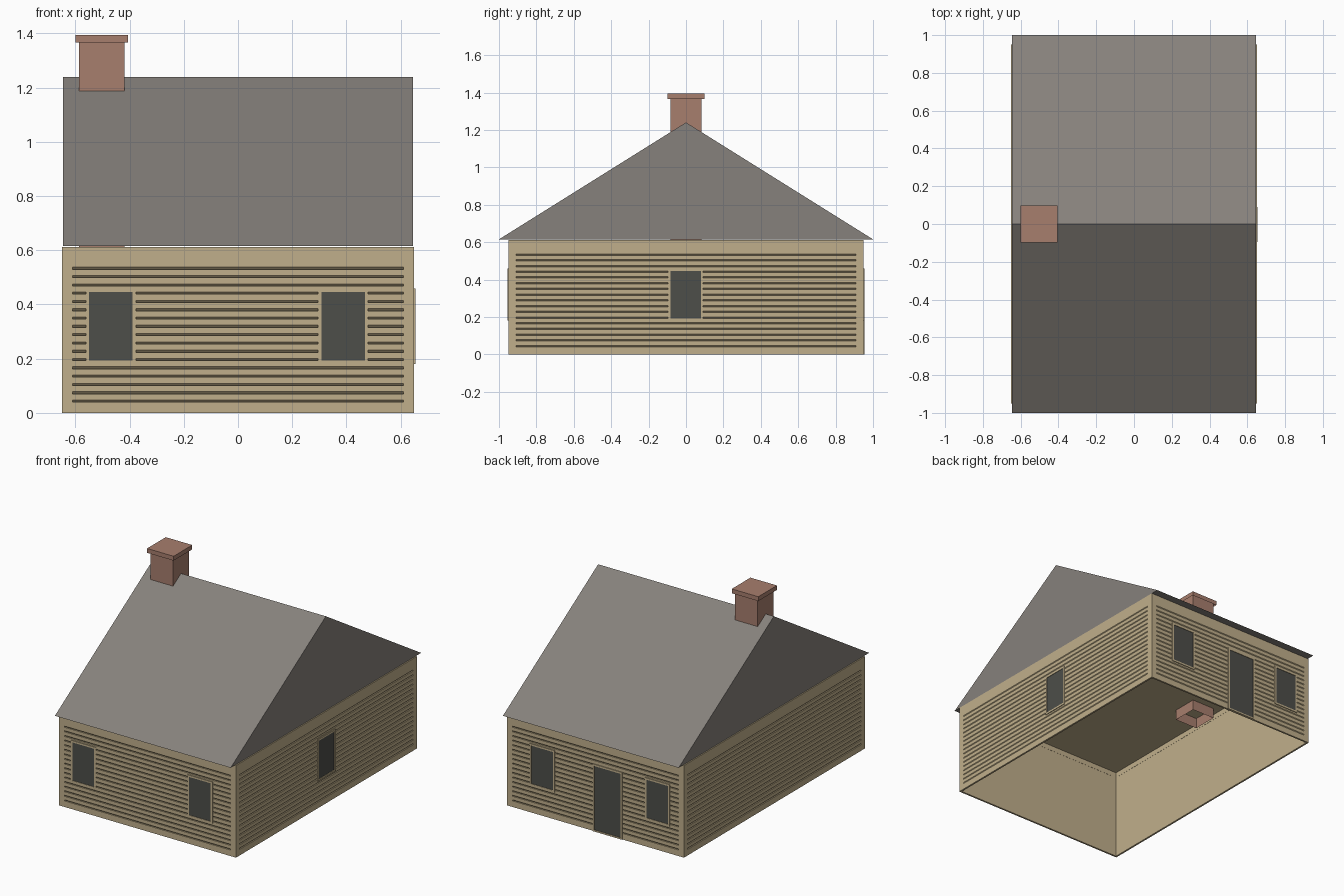
import bpy, bmesh
from math import radians
from mathutils import Matrix, Vector

old = bpy.data.objects.get("Cube")
if old:
    bpy.data.objects.remove(old)


def material(name, rgb):
    m = bpy.data.materials.new(name)
    m.use_nodes = True
    m.diffuse_color = (*rgb, 1)
    m.node_tree.nodes["Principled BSDF"].inputs["Base Color"].default_value = (*rgb, 1)
    return m


TAN = material("tan siding", (0.53, 0.43, 0.26))
GREY = material("grey shingle", (0.24, 0.22, 0.2))
DARK = material("dark glass", (0.075, 0.077, 0.068))
BRICK = material("red brick", (0.39, 0.21, 0.155))

HX, HY, TOP = 0.65, 0.95, 0.612   # wall half sizes and height
THICK, GROOVE = 0.012, 0.008


def finish(name, bm, mat, matrix=None):
    mesh = bpy.data.meshes.new(name)
    if matrix:
        bm.transform(matrix)
    bm.to_mesh(mesh)
    bm.free()
    mesh.materials.append(mat)
    ob = bpy.data.objects.new(name, mesh)
    bpy.context.collection.objects.link(ob)
    return ob


def add_box(bm, x, y, z, open_dirs=()):
    """Box from axis ranges; faces looking along open_dirs are left out."""
    lo, hi = Vector((x[0], y[0], z[0])), Vector((x[1], y[1], z[1]))
    place = Matrix.Translation((lo + hi) / 2) @ Matrix.Diagonal((*(hi - lo), 1))
    verts = bmesh.ops.create_cube(bm, size=1, matrix=place)["verts"]
    faces = {f for v in verts for f in v.link_faces}
    gone = []
    for f in faces:
        f.normal_update()
        if any(f.normal.z * d > 0.9 for d in open_dirs):
            gone.append(f)
    bmesh.ops.delete(bm, geom=gone, context="FACES")


def add_border(bm, u, z, w, wz, y):
    """Four flat boards around the opening u by z, w wide at sides, wz = (below, above)."""
    add_box(bm, (u[0] - w, u[0]), y, (z[0] - wz[0], z[1] + wz[1]))
    add_box(bm, (u[1], u[1] + w), y, (z[0] - wz[0], z[1] + wz[1]))
    add_box(bm, u, y, (z[0] - wz[0], z[0]))
    add_box(bm, u, y, (z[1], z[1] + wz[1]))


def opening(name, u, z, out, matrix):
    """Dark pane with a slim tan frame, set on a wall whose face is at -out."""
    pane = bmesh.new()
    add_box(pane, u, (-out - 0.002, -out + 0.006), z)
    finish(name + "_pane", pane, DARK, matrix)
    frame = bmesh.new()
    add_border(frame, u, z, 0.012, (min(0.012, z[0]), 0.012), (-out - 0.005, -out + 0.006))
    finish(name + "_frame", frame, TAN, matrix)


def wall(name, half, out, angle, openings):
    """Wall built facing -y, then turned about z."""
    turn = Matrix.Rotation(radians(angle), 4, "Z")
    u, z = (-half + 0.04, half - 0.04), (0.04, 0.575)
    # Flat corner boards around the siding
    border = bmesh.new()
    add_border(border, u, z, 0.04, (z[0], TOP - z[1]), (-out, -out + THICK))
    finish(name + "_border", border, TAN, turn)
    # Grooved clapboard siding swept along the wall
    count, pitch = 17, 0.0306
    profile = []
    for i in range(count):
        low = z[0] + i * pitch
        high = low + pitch if i < count - 1 else z[1]
        profile += [(GROOVE, low), (0, low + GROOVE), (0, high)]
    bm = bmesh.new()
    rows = [[bm.verts.new((s, -out + d, h)) for s in u] for d, h in profile]
    for a, b in zip(rows, rows[1:]):
        bm.faces.new((a[0], a[1], b[1], b[0]))
    finish(name + "_siding", bm, TAN, turn)
    for part, centre, width, heights in openings:
        opening(name + "_" + part, (centre - width / 2, centre + width / 2), heights, out, turn)


# Inner shell, open underneath
shell = bmesh.new()
inset = THICK - 0.001
add_box(shell, (-HX + inset, HX - inset), (-HY + inset, HY - inset), (0, TOP - 0.002), (-1,))
finish("inner_shell", shell, TAN)

# Four walls with windows and a back door
PANE = (0.193, 0.447)
wall("front_wall", HX, HY, 0, [("right_window", -0.469, 0.16, PANE),
                               ("left_window", 0.388, 0.16, PANE)])
wall("left_wall", HY, HX, 90, [("window", -0.002, 0.162, PANE)])
wall("back_wall", HX, HY, 180, [("left_window", -0.39, 0.16, PANE),
                                ("right_window", 0.457, 0.16, PANE),
                                ("door", 0.09, 0.195, (0.01, 0.435))])
wall("right_wall", HY, HX, -90, [])

# Gabled roof as an extruded triangle
roof = bmesh.new()
tri = [roof.verts.new((-0.646, y, h)) for y, h in ((-1, 0.615), (0, 1.24), (1, 0.615))]
base = roof.faces.new(tri)
grown = bmesh.ops.extrude_face_region(roof, geom=[base], use_keep_orig=True)
bmesh.ops.translate(roof, vec=(1.292, 0, 0),
                    verts=[g for g in grown["geom"] if isinstance(g, bmesh.types.BMVert)])
bmesh.ops.recalc_face_normals(roof, faces=roof.faces)
finish("roof", roof, GREY)

# Chimney shaft runs through the ceiling, open at the bottom
shaft = bmesh.new()
add_box(shaft, (-0.586, -0.419), (-0.084, 0.084), (0.54, 1.38), (-1, 1))
finish("chimney_shaft", shaft, BRICK)
cap = bmesh.new()
add_box(cap, (-0.6, -0.405), (-0.098, 0.098), (1.366, 1.395), (-1,))
finish("chimney_cap", cap, BRICK)
